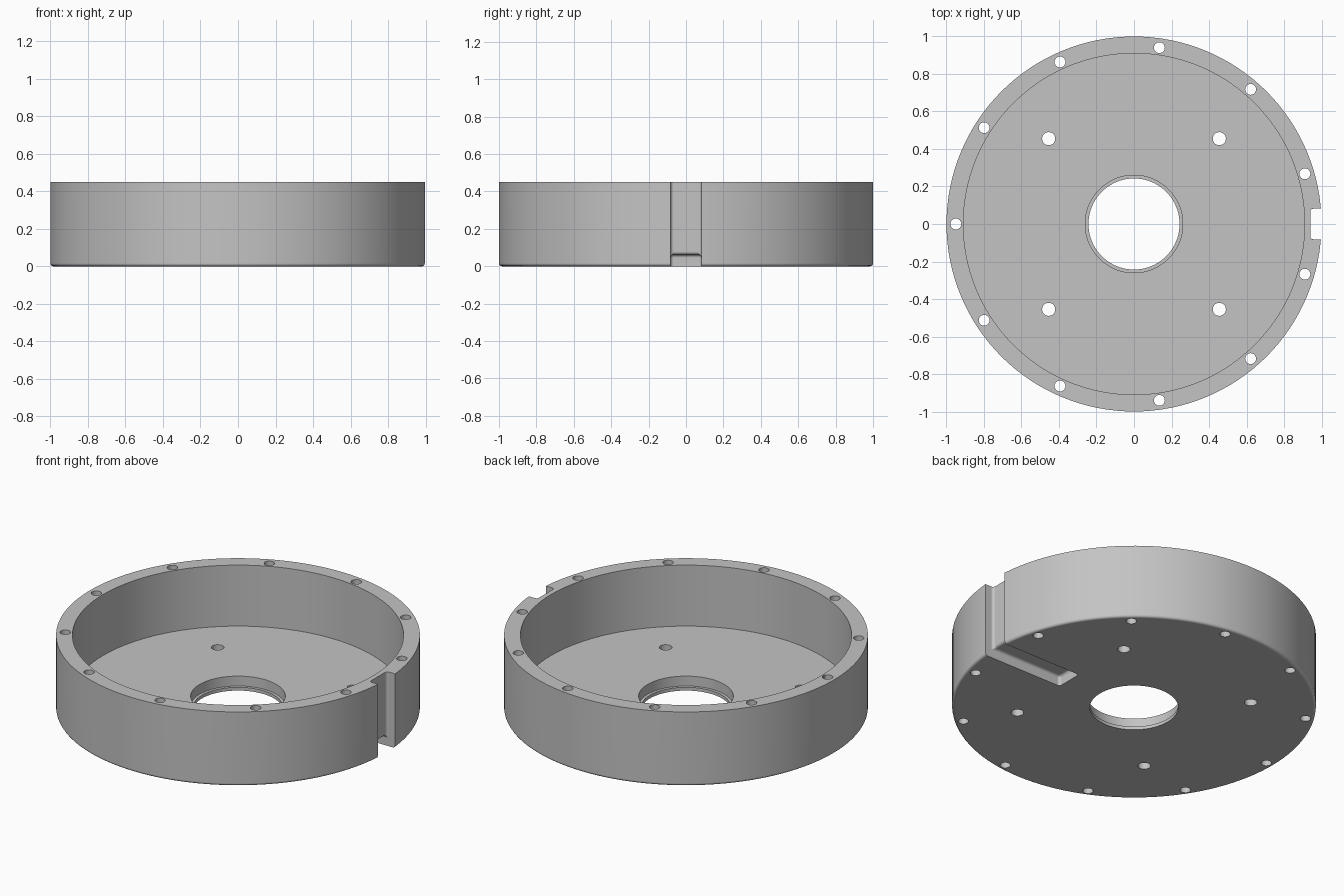
import bpy, bmesh, math
from mathutils import Matrix, Vector

if "Cube" in bpy.data.objects:
    bpy.data.objects.remove(bpy.data.objects["Cube"])

grey = bpy.data.materials.new("light grey")
grey.diffuse_color = (0.55, 0.55, 0.55, 1)
grey.use_nodes = True
grey.node_tree.nodes["Principled BSDF"].inputs["Base Color"].default_value = grey.diffuse_color


def make_object(name, bm):
    bmesh.ops.recalc_face_normals(bm, faces=bm.faces)
    mesh = bpy.data.meshes.new(name)
    bm.to_mesh(mesh)
    bm.free()
    obj = bpy.data.objects.new(name, mesh)
    obj.data.materials.append(grey)
    bpy.context.collection.objects.link(obj)
    return obj


def cut(target, cutter):
    cutter.hide_render = True
    mod = target.modifiers.new("cut", 'BOOLEAN')
    mod.operation = 'DIFFERENCE'
    mod.solver = 'EXACT'
    mod.object = cutter
    bpy.context.view_layer.objects.active = target
    bpy.ops.object.modifier_apply(modifier=mod.name)
    bpy.data.objects.remove(cutter)


# Round housing: turned profile with stepped bore and rounded bottom edge
H, FLOOR, R, FILLET, SEG = 0.45, 0.08, 1.0, 0.016, 128
profile = [(0.243, 0), (0.243, 0.02), (0.26, 0.02), (0.26, FLOOR),
           (0.91, FLOOR), (0.91, H), (R, H)]
for i in range(5):
    a = math.radians(90 * i / 4)
    profile.append((R - FILLET + FILLET * math.cos(a), FILLET - FILLET * math.sin(a)))

bm = bmesh.new()
rings = [[bm.verts.new((r * math.cos(t), r * math.sin(t), z)) for r, z in profile]
         for t in (2 * math.pi * k / SEG for k in range(SEG))]
n = len(profile)
for k in range(SEG):
    a, b = rings[k], rings[(k + 1) % SEG]
    for i in range(n):
        j = (i + 1) % n
        bm.faces.new((a[i], b[i], b[j], a[j]))
housing = make_object("housing", bm)

# Screw holes: eleven through the rim, four through the floor
bm = bmesh.new()
holes = [(0.95, math.pi + 2 * math.pi * k / 11, 0.029) for k in range(11)]
holes += [(0.455 * math.sqrt(2), math.pi / 4 + math.pi / 2 * k, 0.035) for k in range(4)]
for dist, ang, rad in holes:
    bmesh.ops.create_cone(bm, cap_ends=True, segments=24, radius1=rad, radius2=rad, depth=1.4,
                          matrix=Matrix.Translation((dist * math.cos(ang), dist * math.sin(ang), 0.2)))
cut(housing, make_object("hole_cutter", bm))

# Cable channel: groove under the floor that turns up the outer wall
bm = bmesh.new()
outline = [(0.465, -0.1), (1.2, -0.1), (1.2, 0.6), (0.94, 0.6), (0.94, 0.062), (0.465, 0.062)]
face = bm.faces.new([bm.verts.new((x, -0.082, z)) for x, z in outline])
ext = bmesh.ops.extrude_face_region(bm, geom=[face])
bmesh.ops.translate(bm, vec=Vector((0, 0.164, 0)),
                    verts=[v for v in ext["geom"] if isinstance(v, bmesh.types.BMVert)])
bmesh.ops.recalc_face_normals(bm, faces=bm.faces)
bmesh.ops.bevel(bm, geom=bm.edges[:], offset=0.016, segments=4, profile=0.5, affect='EDGES')
cut(housing, make_object("channel_cutter", bm))

# Smooth curved walls, keep machined edges crisp
bpy.ops.object.select_all(action='DESELECT')
housing.select_set(True)
bpy.context.view_layer.objects.active = housing
bpy.ops.object.shade_smooth_by_angle(angle=math.radians(30))
weighted = housing.modifiers.new("flat face normals", 'WEIGHTED_NORMAL')
weighted.keep_sharp = True
